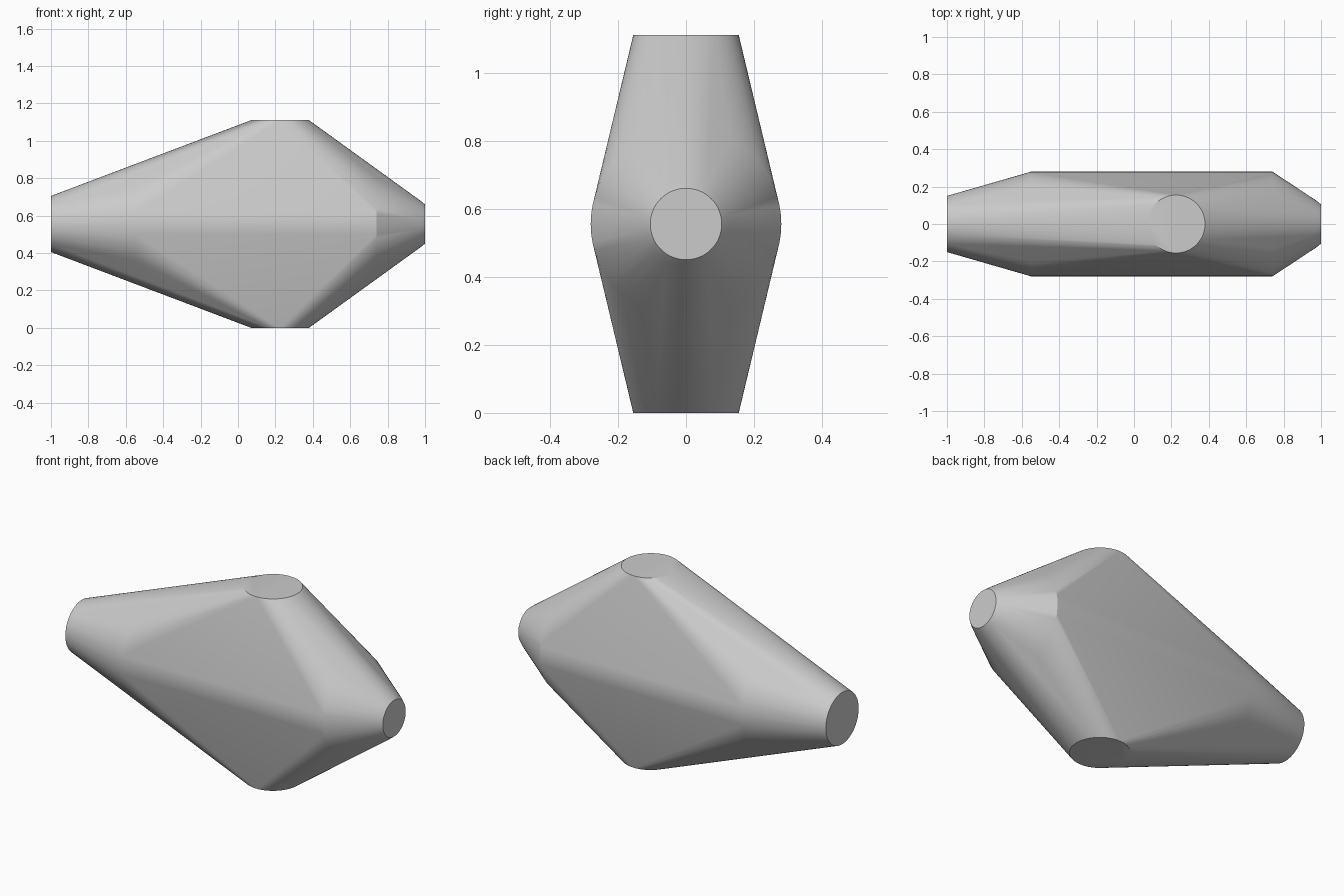
import bpy
import bmesh
from math import radians
from mathutils import Matrix

cube = bpy.data.objects.get("Cube")
if cube:
    bpy.data.objects.remove(cube)

SEGMENTS = 64
MID = 0.555          # height of the long axis
POST_X = 0.225       # position of the upright axis

# Light grey material
grey = bpy.data.materials.new("light_grey")
grey.use_nodes = True
colour = (0.6, 0.6, 0.6, 1)
grey.diffuse_color = colour
grey.node_tree.nodes["Principled BSDF"].inputs["Base Color"].default_value = colour

bm = bmesh.new()


def ring(radius, matrix):
    bmesh.ops.create_circle(bm, segments=SEGMENTS, radius=radius, matrix=matrix)


# Rings along the long axis: blunt end, wide middle, chamfered narrow end
for x, radius in [(-1, 0.15), (-0.55, 0.28), (0.74, 0.28), (0.975, 0.125), (1, 0.105)]:
    ring(radius, Matrix.Translation((x, 0, MID)) @ Matrix.Rotation(radians(90), 4, 'Y'))

# Round ends of the upright axis
for z in (0, 2 * MID):
    ring(0.155, Matrix.Translation((POST_X, 0, z)))

# Wrap all rings in one taut skin
hull = bmesh.ops.convex_hull(bm, input=bm.verts[:], use_existing_faces=False)
unused = {g for g in hull["geom_interior"] + hull["geom_unused"]
          if isinstance(g, bmesh.types.BMVert)}
bmesh.ops.delete(bm, geom=list(unused), context='VERTS')
loose = [e for e in bm.edges if not e.link_faces]
bmesh.ops.delete(bm, geom=loose, context='EDGES')
bmesh.ops.dissolve_limit(bm, angle_limit=radians(0.3), verts=bm.verts[:], edges=bm.edges[:])
bmesh.ops.recalc_face_normals(bm, faces=bm.faces[:])

mesh = bpy.data.meshes.new("tapered_body")
bm.to_mesh(mesh)
bm.free()
mesh.materials.append(grey)
body = bpy.data.objects.new("tapered_body", mesh)
bpy.context.collection.objects.link(body)

# Smooth sides, crisp end caps
bpy.ops.object.select_all(action='DESELECT')
body.select_set(True)
bpy.context.view_layer.objects.active = body
bpy.ops.object.shade_smooth_by_angle(angle=radians(30))
